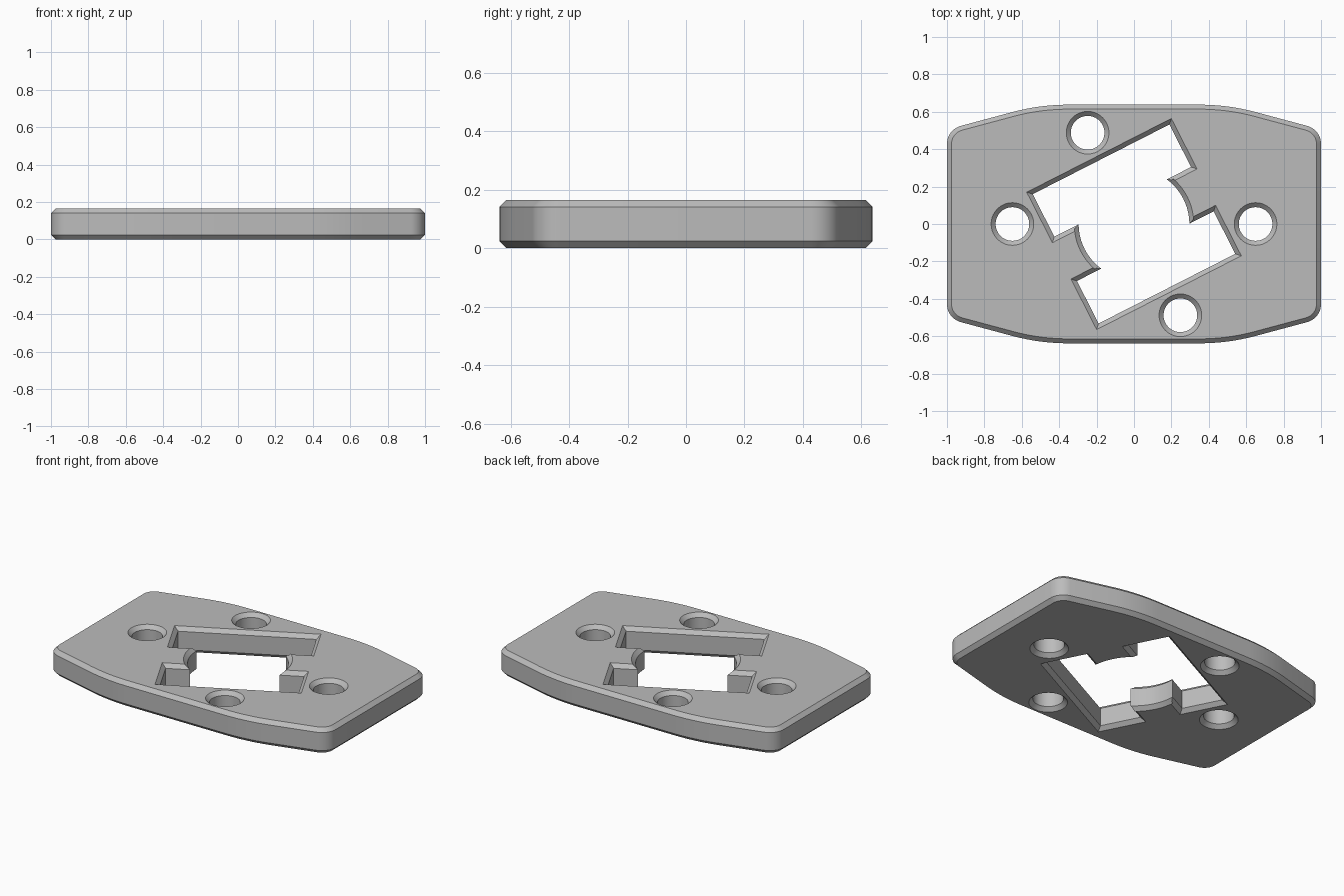
import bpy, bmesh
from math import sin, cos, tan, pi, radians, hypot, asin
from mathutils import Vector, Matrix

cube = bpy.data.objects.get("Cube")
if cube:
    bpy.data.objects.remove(cube, do_unlink=True)

HEIGHT, CHAMFER = 0.165, 0.024


def arc(cx, cy, r, a0, a1, n):
    """Points on an arc, angles in degrees."""
    return [Vector((cx + r * cos(radians(a0 + (a1 - a0) * i / n)),
                    cy + r * sin(radians(a0 + (a1 - a0) * i / n)))) for i in range(n + 1)]


def inset(loop, d):
    """Move a closed loop to its left by d with mitred corners."""
    out = []
    for i, p in enumerate(loop):
        a = (p - loop[i - 1]).normalized()
        b = (loop[(i + 1) % len(loop)] - p).normalized()
        na, nb = Vector((-a.y, a.x)), Vector((-b.y, b.x))
        out.append(p + (na + nb) * d / (1 + na.dot(nb)))
    return out


# Outer outline: straight middle, large arc, 15 degree taper, small round corner
taper, big_r, corner_r, half_y, flat = 15, 1.16, 0.1, 0.638, 0.35
t = radians(taper)
bend_x, bend_y = flat + big_r * sin(t), half_y - big_r * (1 - cos(t))
corner_y = bend_y - (1 - bend_x) * tan(t)
tangent = corner_r * tan((pi / 2 - t) / 2)
quarter = arc(1 - corner_r, corner_y - tangent, corner_r, 0, 90 - taper, 10)
quarter += arc(flat, half_y - big_r, big_r, 90 - taper, 90, 12)
half = quarter + [Vector((-p.x, p.y)) for p in reversed(quarter)]
outline = half + [-p for p in half]

# Turned rectangular opening with two tabs hollowed by a central circle
open_u, open_v, tab_v, bore = 0.41, 0.388, 0.133, 0.296
swing = math_angle = asin(tab_v / bore) * 180 / pi
side = [Vector((open_u, -open_v)), Vector((open_u, -tab_v))]
side += arc(0, 0, bore, -swing, swing, 12)
side += [Vector((open_u, tab_v)), Vector((open_u, open_v))]
turn = Matrix.Rotation(radians(27), 2)
opening = [turn @ p for p in side + [-p for p in side]]

# Four bolt holes
loops = [outline, opening[::-1]]
for x, y in ((0.65, 0), (-0.65, 0), (0.248, -0.488), (-0.248, 0.488)):
    loops.append(arc(x, y, 0.09, 360, 0, 40)[:-1])

# Walls with chamfers at both ends, then flat caps
bm = bmesh.new()
rims = {0: [], 3: []}
for loop in loops:
    small = inset(loop, CHAMFER)
    levels = ((small, 0), (loop, CHAMFER), (loop, HEIGHT - CHAMFER), (small, HEIGHT))
    rings = [[bm.verts.new((p.x, p.y, z)) for p in pts] for pts, z in levels]
    n = len(loop)
    for low, high in zip(rings, rings[1:]):
        for i in range(n):
            j = (i + 1) % n
            bm.faces.new((low[i], low[j], high[j], high[i]))
    for k in rims:
        rims[k] += [bm.edges.get((rings[k][i], rings[k][(i + 1) % n])) for i in range(n)]
for k, normal in ((0, (0, 0, -1)), (3, (0, 0, 1))):
    bmesh.ops.triangle_fill(bm, edges=rims[k], use_beauty=True, normal=normal)
bmesh.ops.recalc_face_normals(bm, faces=bm.faces)

mesh = bpy.data.meshes.new("mounting_plate")
bm.to_mesh(mesh)
bm.free()
plate = bpy.data.objects.new("mounting_plate", mesh)
bpy.context.collection.objects.link(plate)

# Plain grey finish
grey = bpy.data.materials.new("plain_grey")
grey.use_nodes = True
colour = (0.5, 0.5, 0.5, 1)
grey.diffuse_color = colour
grey.node_tree.nodes["Principled BSDF"].inputs["Base Color"].default_value = colour
mesh.materials.append(grey)

bpy.ops.object.select_all(action='DESELECT')
plate.select_set(True)
bpy.context.view_layer.objects.active = plate
bpy.ops.object.shade_smooth_by_angle(angle=radians(30))
